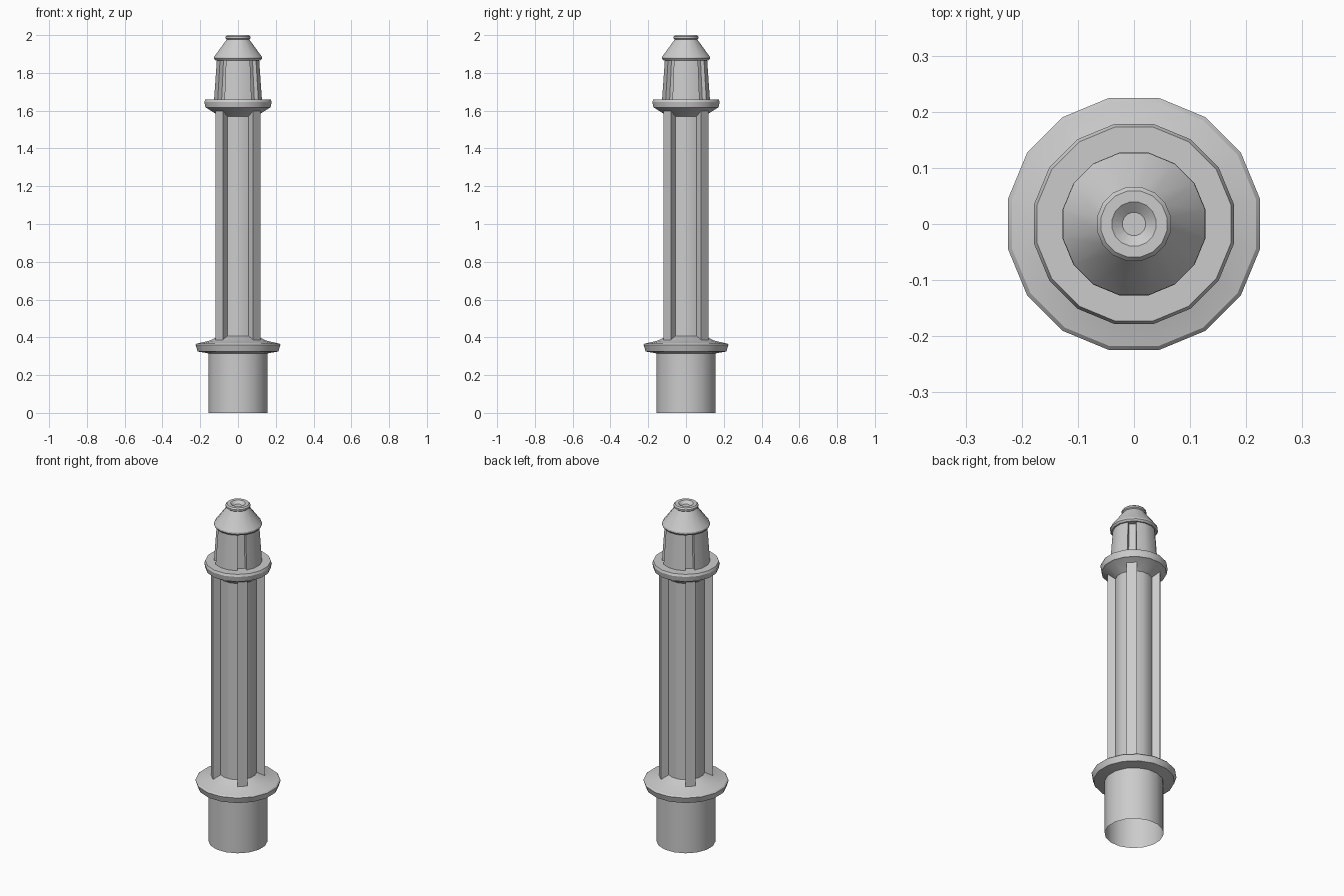
import bpy, bmesh, math

if "Cube" in bpy.data.objects:
    bpy.data.objects.remove(bpy.data.objects["Cube"])

SIDES = 16


def corner(k, r, z):
    a = math.radians(11.25 + 22.5 * k)
    return (r * math.cos(a), r * math.sin(a), z)


def loft(name, rings, cap_top=False):
    """Bridge a stack of equal-length closed rings into one object."""
    bm = bmesh.new()
    loops = [[bm.verts.new(p) for p in ring] for ring in rings]
    for lo, hi in zip(loops, loops[1:]):
        n = len(lo)
        for i in range(n):
            j = (i + 1) % n
            bm.faces.new((lo[i], lo[j], hi[j], hi[i]))
    if cap_top:
        bm.faces.new(loops[-1])
    me = bpy.data.meshes.new(name)
    bm.to_mesh(me)
    bm.free()
    ob = bpy.data.objects.new(name, me)
    bpy.context.collection.objects.link(ob)
    bpy.context.view_layer.objects.active = ob
    ob.select_set(True)
    bpy.ops.object.shade_smooth_by_angle(angle=math.radians(26))
    ob.select_set(False)
    return ob


def lathe(name, profile, cap_top=False):
    return loft(name, [[corner(k, r, z) for k in range(SIDES)]
                       for r, z in profile], cap_top)


def fluted(name, levels):
    """Sixteen-sided section whose four diagonal faces have their own radius."""
    rings = []
    for r, rd, z in levels:
        ring = []
        for q in range(0, SIDES, 4):
            for dk, rad in ((0, r), (1, r), (1, rd), (2, rd), (2, r), (3, r)):
                ring.append(corner(q + dk, rad, z))
        rings.append(ring)
    return loft(name, rings)


# open foot and lower flange
lathe("base", [(0.159, 0), (0.159, 0.315), (0.218, 0.325), (0.229, 0.36),
               (0.222, 0.367), (0.155, 0.382), (0.10, 0.408)])

# shaft with four diagonal ribs
fluted("ribbed_shaft", [(0.10, 0.144, 0.375), (0.10, 0.144, 1.60)])

# upper collar
lathe("collar", [(0.10, 1.57), (0.165, 1.612), (0.1755, 1.616), (0.1815, 1.647),
                 (0.176, 1.66), (0.085, 1.66)])

# tapered lantern with four diagonal slots
fluted("lantern", [(0.129, 0.104, 1.66), (0.114, 0.092, 1.872)])

# roof, neck ring and dished top
lathe("roof", [(0.085, 1.866), (0.122, 1.866), (0.13, 1.876), (0.129, 1.885),
               (0.064, 1.973), (0.061, 1.978), (0.067, 1.983), (0.067, 1.992),
               (0.060, 2.0), (0.040, 2.0), (0.021, 1.985)], cap_top=True)
